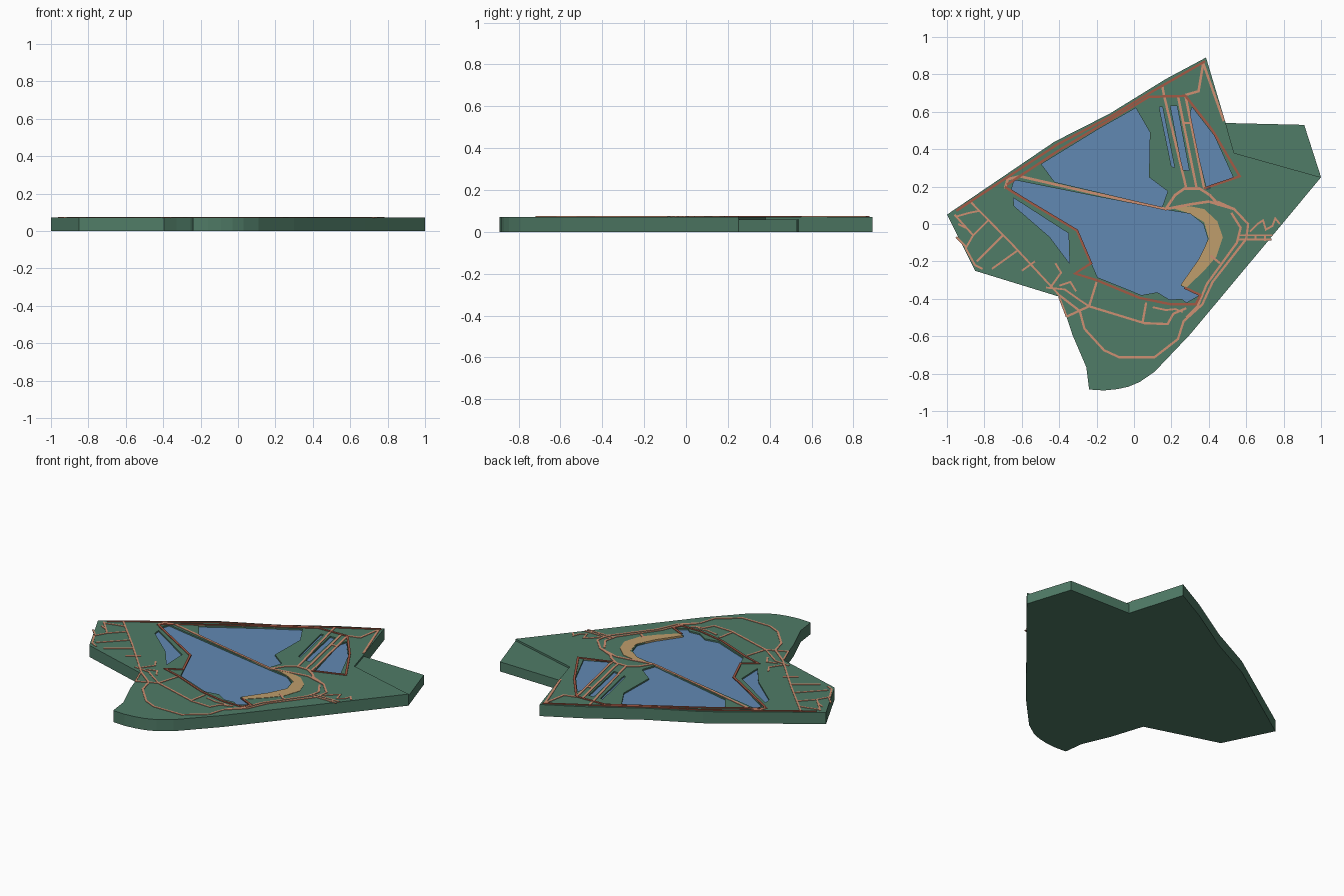
import bpy, bmesh
from mathutils import Vector

TOP, WATER, FLOOR = 0.072, 0.063, 0.06


def material(name, rgb):
    m = bpy.data.materials.new(name)
    m.diffuse_color = (*rgb, 1)
    return m


GRASS = material("grass", (0.08, 0.20, 0.135))
BLUE = material("water", (0.12, 0.25, 0.45))
SAND = material("sand", (0.52, 0.34, 0.15))
PATH = material("path", (0.62, 0.28, 0.17))
TRACK = material("track", (0.36, 0.10, 0.06))


def make(name, bm, mat):
    bmesh.ops.recalc_face_normals(bm, faces=bm.faces)
    me = bpy.data.meshes.new(name)
    bm.to_mesh(me)
    bm.free()
    ob = bpy.data.objects.new(name, me)
    bpy.context.collection.objects.link(ob)
    if mat:
        me.materials.append(mat)
    return ob


def prisms(name, outlines, z0, z1, mat=None):
    """Vertical extrusions of flat outlines, in one object."""
    bm = bmesh.new()
    for pts in outlines:
        f = bm.faces.new([bm.verts.new((x, y, z0)) for x, y in pts])
        r = bmesh.ops.extrude_face_region(bm, geom=[f])
        vs = [v for v in r["geom"] if isinstance(v, bmesh.types.BMVert)]
        bmesh.ops.translate(bm, verts=vs, vec=(0, 0, z1 - z0))
    return make(name, bm, mat)


def ribbons(name, lines, width, z1, mat, z0=TOP - 0.002):
    """Raised strips of constant width with mitred bends."""
    bm = bmesh.new()
    for line in lines:
        p = [Vector(q) for q in line]
        prev = None
        for i, q in enumerate(p):
            a = (q - p[i - 1]).normalized() if i else None
            b = (p[i + 1] - q).normalized() if i < len(p) - 1 else None
            a, b = a or b, b or a
            t = (a + b).normalized()
            n = Vector((-t.y, t.x)) * width / 2 / max(t.dot(a), 0.5)
            ring = [bm.verts.new((*(q + s * n), z)) for s, z in
                    ((-1, z0), (1, z0), (1, z1), (-1, z1))]
            if prev:
                for k in range(4):
                    j = (k + 1) % 4
                    bm.faces.new((prev[k], prev[j], ring[j], ring[k]))
            else:
                bm.faces.new(ring)
            prev = ring
        bm.faces.new(prev)
    return make(name, bm, mat)


# Land slab
land = prisms("land", [[
    (-1, .05), (-.425, .44), (-.13, .59), (.17, .775), (.385, .89), (.49, .54),
    (.91, .53), (1, .25), (.68, -.135), (.3, -.59), (.11, -.79), (.03, -.845),
    (-.03, -.87), (-.09, -.883), (-.16, -.89), (-.24, -.885), (-.255, -.765),
    (-.33, -.59), (-.395, -.39), (-.85, -.25)]], 0, TOP, GRASS)

# Lakes and ponds
main_lake = [(-.64, .235), (-.24, .155), (.175, .075), (.3, .055), (.37, 0), (.395, -.08),
             (.355, -.18), (.25, -.33), (.35, -.38), (.28, -.42), (.255, -.4), (.19, -.405),
             (.125, -.365), (.04, -.38), (-.195, -.285), (-.3, -.04), (-.655, .185)]
north_lake = [(-.495, .32), (-.185, .51), (.01, .62), (.085, .49), (.08, .25),
              (.18, .175), (.15, .09), (-.425, .225)]
west_lake = [(-.645, .14), (-.35, -.05), (-.345, -.21), (-.45, -.07), (-.64, .095)]
east_lake = [(.31, .625), (.43, .47), (.53, .25), (.39, .185), (.295, .57)]
ponds = [[(.135, .625), (.152, .625), (.217, .3), (.2, .31)],
         [(.195, .63), (.23, .63), (.295, .285), (.26, .29)]]
lakes = [main_lake, north_lake, west_lake, east_lake] + ponds

# Carve the basins and the lower eastern field out of the slab
low_field = [(.49, .54), (.535, .38), (1, .25), (1.1, .26), (1, .6), (.5, .6)]
cutter = prisms("cutter", lakes + [low_field], FLOOR, 0.1)
cutter.hide_render = True
mod = land.modifiers.new("basins", "BOOLEAN")
mod.operation, mod.object, mod.solver = "DIFFERENCE", cutter, "EXACT"
bpy.context.view_layer.objects.active = land
bpy.ops.object.modifier_apply(modifier=mod.name)
bpy.data.objects.remove(cutter)

prisms("lake_water", lakes, FLOOR, WATER, BLUE)

# Sandy beach
prisms("beach", [[
    (.19, .09), (.3, .095), (.375, .08), (.445, .015), (.475, -.07), (.44, -.175),
    (.375, -.25), (.28, -.34), (.25, -.325), (.345, -.19), (.4, -.08), (.375, .01),
    (.3, .055)]], FLOOR, TOP + .002, SAND)

# Dark tracks round the lakes
ribbons("lake_tracks", [
    [(-.95, .07), (-.7, .235), (-.41, .425), (-.125, .575), (.1, .71), (.38, .87)],
    [(-.68, .21), (-.4, .395), (.08, .68), (.275, .685), (.42, .5), (.565, .255), (.375, .19)],
    [(-.69, .2), (-.655, .175), (-.305, -.035), (-.23, -.21), (-.315, -.265), (-.2, -.3),
     (.03, -.395), (.2, -.43), (.33, -.43), (.355, -.38), (.27, -.34)]],
    .013, TOP + .004, TRACK)

# Causeway between the lakes and the dams between the ponds
ribbons("causeway", [
    [(-.69, .19), (-.675, .24), (-.61, .255), (-.24, .17), (.17, .08), (.22, .155),
     (.27, .19), (.35, .19), (.405, .155), (.455, .1)],
    [(.17, .08), (.3, .105), (.4, .12), (.535, .08)]], .014, TOP + .003, PATH)
ribbons("pond_dams", [
    [(.15, .745), (.16, .69), (.28, .19)], [(.235, .685), (.335, .19)],
    [(.275, .685), (.375, .19)], [(.265, .54), (.305, .54)],
    [(.37, .86), (.345, .71), (.275, .69)], [(.37, .86), (.43, .69), (.48, .55)]],
    .013, TOP + .003, PATH)

# Ring road in the south and east
ribbons("ring_road", [
    [(-.4, -.38), (-.29, -.465), (-.265, -.56), (-.16, -.675), (-.08, -.712), (.11, -.712),
     (.235, -.615), (.265, -.52), (.365, -.43), (.42, -.31), (.6, -.08), (.61, 0),
     (.535, .08), (.445, .12)],
    [(.28, -.5), (.34, -.44), (.39, -.32), (.55, -.1), (.57, -.02), (.52, .06)],
    [(-.36, -.495), (-.24, -.44), (.055, -.53), (.18, -.535), (.21, -.48), (.28, -.45)],
    [(-.24, -.44), (-.2, -.31)], [(.045, -.53), (.065, -.42)],
    [(.41, -.17), (.46, -.21)]], .012, TOP + .003, PATH)

# Small lanes
ribbons("south_lanes", [
    [(-.47, -.34), (-.37, -.35), (-.3, -.4), (-.24, -.44)], [(-.4, -.39), (-.36, -.495)],
    [(-.42, -.21), (-.39, -.26), (-.44, -.33)], [(-.4, -.33), (-.34, -.31), (-.31, -.36)],
    [(.1, -.445), (.17, -.46), (.22, -.455), (.26, -.47)]], .01, TOP + .003, PATH)
ribbons("west_lanes", [
    [(-.88, .125), (-.65, -.11), (-.4, -.38)],
    [(-.96, .05), (-.86, -.06), (-.9, -.13), (-.85, -.22)],
    [(-.95, .04), (-.88, .06), (-.83, .07)], [(-.94, 0), (-.9, -.02)],
    [(-.86, -.06), (-.78, .02)], [(-.84, -.2), (-.7, -.06)], [(-.76, -.24), (-.62, -.14)],
    [(-.95, -.07), (-.9, -.12)], [(-.85, -.22), (-.81, -.24)], [(-.6, -.25), (-.53, -.2)]],
    .01, TOP + .003, PATH)
ribbons("east_lanes", [
    [(.56, -.06), (.74, -.06)], [(.56, -.082), (.735, -.082)],
    [(.62, -.04), (.66, 0), (.69, .02), (.705, -.03), (.74, -.01), (.755, .03), (.78, 0)],
    [(.65, -.06), (.65, -.085)], [(.7, -.06), (.7, -.09)]], .01, TOP + .003, PATH)
